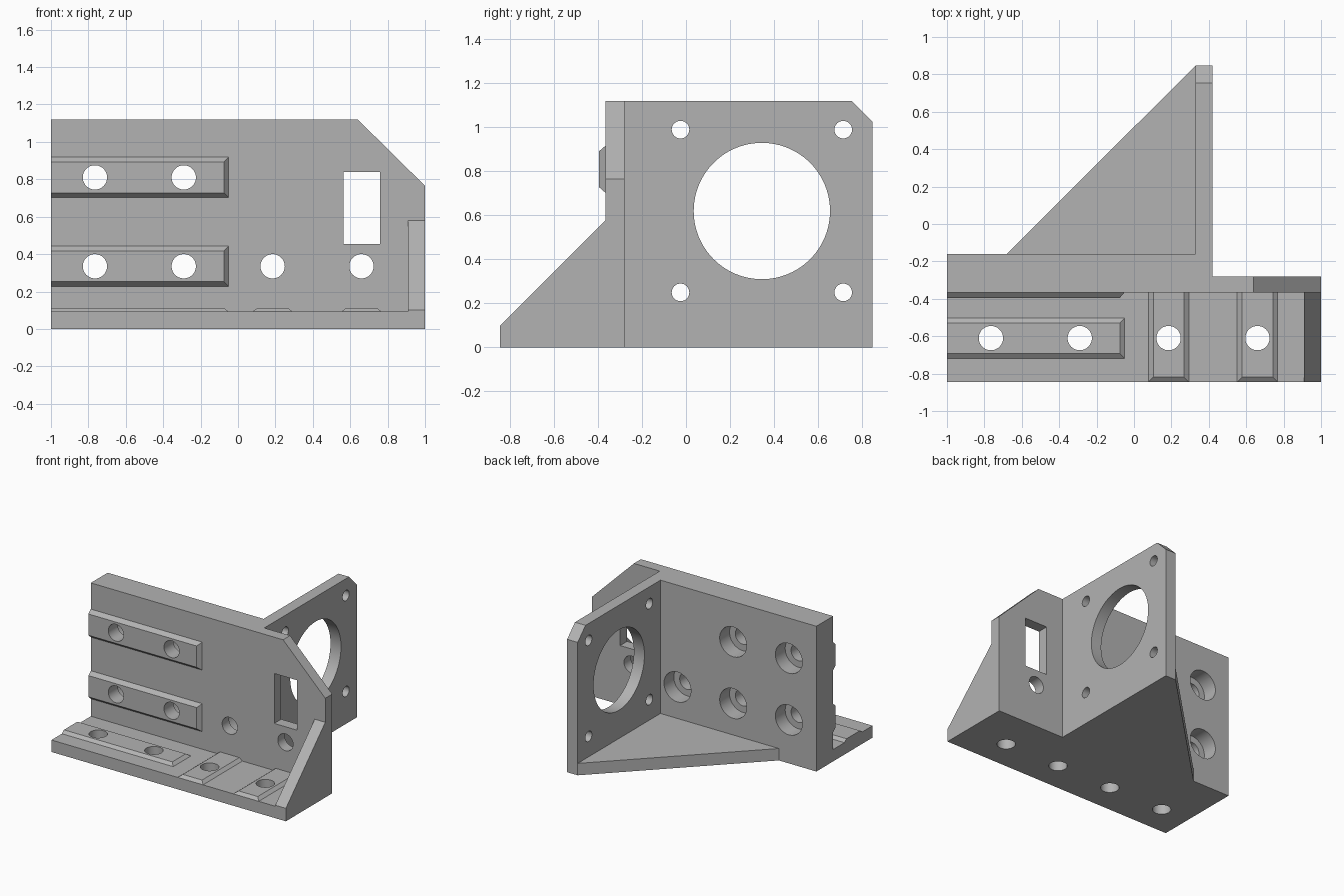
import bpy, bmesh, math
from mathutils import Vector

cube = bpy.data.objects.get("Cube")
if cube:
    bpy.data.objects.remove(cube)

grey = bpy.data.materials.new("grey_plastic")
grey.use_nodes = True
COLOUR = (0.45, 0.45, 0.45, 1)
grey.diffuse_color = COLOUR
grey.node_tree.nodes["Principled BSDF"].inputs["Base Color"].default_value = COLOUR


def place(axis, a, b, depth):
    """Map a profile point and a depth along the axis to 3D."""
    return {"X": (depth, a, b), "Y": (a, depth, b), "Z": (a, b, depth)}[axis]


def loft(name, axis, lower, upper, lo, hi):
    """Solid between two matching profiles along an axis."""
    bm = bmesh.new()
    low = [bm.verts.new(place(axis, a, b, lo)) for a, b in lower]
    high = [bm.verts.new(place(axis, a, b, hi)) for a, b in upper]
    bm.faces.new(low)
    bm.faces.new(high)
    n = len(low)
    for i in range(n):
        j = (i + 1) % n
        bm.faces.new((low[i], low[j], high[j], high[i]))
    bmesh.ops.recalc_face_normals(bm, faces=bm.faces)
    mesh = bpy.data.meshes.new(name)
    bm.to_mesh(mesh)
    bm.free()
    mesh.materials.append(grey)
    obj = bpy.data.objects.new(name, mesh)
    bpy.context.collection.objects.link(obj)
    return obj


def prism(name, axis, profile, lo, hi):
    return loft(name, axis, profile, profile, lo, hi)


def rect(a0, a1, b0, b1):
    return [(a0, b0), (a1, b0), (a1, b1), (a0, b1)]


def circle(a, b, r, sides=48):
    steps = [math.tau * i / sides for i in range(sides)]
    return [(a + r * math.cos(t), b + r * math.sin(t)) for t in steps]


def combine(target, tools, operation):
    """Apply a boolean with each tool, then discard the tools."""
    for tool in tools:
        mod = target.modifiers.new("boolean", "BOOLEAN")
        mod.operation = operation
        mod.solver = "EXACT"
        mod.object = tool
        with bpy.context.temp_override(object=target, active_object=target):
            bpy.ops.object.modifier_apply(modifier=mod.name)
        bpy.data.objects.remove(tool)


# Main plate dimensions
FRONT, FACE, THIN, THICK, BACK = -0.845, -0.365, -0.28, -0.16, 0.848
TOP, FLOOR = 1.12, 0.092
MOTOR_IN, MOTOR_OUT = 0.33, 0.42

# Bracket body: upright, base, motor plate and webs fused together
bracket = prism("bracket", "Y",
                [(-1, 0), (1, 0), (1, 0.765), (0.64, TOP), (-1, TOP)], FACE, THIN)
thick_wall = prism("thick_wall", "Y", rect(-1, MOTOR_OUT, 0, TOP), THIN, THICK)
base = prism("base", "Z", rect(-1, 1, FRONT, FACE), 0, FLOOR)
end_web = prism("end_web", "X",
                [(FRONT, 0), (FACE, 0), (FACE, 0.58), (FRONT, 0.1)], 0.91, 1)
motor_plate = prism("motor_plate", "X",
                    [(THICK, 0), (BACK, 0), (BACK, 1.025), (0.753, TOP), (THICK, TOP)],
                    MOTOR_IN, MOTOR_OUT)
floor_web = prism("floor_web", "Z",
                  [(-0.68, THICK), (MOTOR_IN, THICK), (MOTOR_IN, BACK)], 0, FLOOR)
combine(bracket, [thick_wall, base, end_web, motor_plate, floor_web], "UNION")

# Screw holes, spaced evenly along both faces
COLUMNS = [-0.765, -0.29, 0.185, 0.66]
ROWS = [0.335, 0.81]
BASE_Y = -0.61
HOLE_R = 0.065
wall_holes = [(x, ROWS[0]) for x in COLUMNS] + [(x, ROWS[1]) for x in COLUMNS[:2]]


def wall_cutter(x, z):
    return prism("wall_hole", "Y", circle(x, z, HOLE_R), -0.5, 0)


def base_cutter(x):
    return prism("base_hole", "Z", circle(x, BASE_Y, HOLE_R), -0.1, 0.2)


cutters = [wall_cutter(x, z) for x, z in wall_holes]
cutters += [base_cutter(x) for x in COLUMNS]
# Counterbores from the rear of the thick wall
cutters += [prism("counterbore", "Y", circle(x, z, 0.115), THIN, 0)
            for x, z in wall_holes if x < MOTOR_IN]
# Rectangular window
cutters.append(prism("window", "Y", rect(0.565, 0.758, 0.455, 0.84), -0.5, 0))
# Motor opening and its four screw holes
cutters.append(prism("motor_hole", "X", circle(0.345, 0.62, 0.31, 96), 0.2, 0.6))
for sy in (-1, 1):
    for sz in (-1, 1):
        spot = circle(0.345 + sy * 0.37, 0.62 + sz * 0.37, 0.04, 32)
        cutters.append(prism("motor_screw", "X", spot, 0.2, 0.6))
combine(bracket, cutters, "DIFFERENCE")

# Locating rails with bevelled sides, flush at one end
BEVEL = 0.026
HALF = 0.108
RAIL_END = -0.05
parts = [bracket]
for label, z in zip(("lower", "upper"), ROWS):
    rail = loft(label + "_wall_rail", "Y",
                rect(-1, RAIL_END, z - HALF, z + HALF),
                rect(-1, RAIL_END - BEVEL, z - HALF + BEVEL, z + HALF - BEVEL),
                FACE, FACE - 0.03)
    combine(rail, [wall_cutter(x, z) for x in COLUMNS[:2]], "DIFFERENCE")
    parts.append(rail)

RAIL_TOP = FLOOR + 0.02
rail = loft("long_base_rail", "Z",
            rect(-1, RAIL_END, BASE_Y - HALF, BASE_Y + HALF),
            rect(-1, RAIL_END - BEVEL, BASE_Y - HALF + BEVEL, BASE_Y + HALF - BEVEL),
            FLOOR, RAIL_TOP)
combine(rail, [base_cutter(x) for x in COLUMNS[:2]], "DIFFERENCE")
parts.append(rail)

for label, x in zip(("inner", "outer"), COLUMNS[2:]):
    rail = loft(label + "_cross_rail", "Z",
                rect(x - HALF, x + HALF, FRONT, FACE),
                rect(x - HALF + BEVEL, x + HALF - BEVEL, FRONT + BEVEL, FACE),
                FLOOR, RAIL_TOP)
    combine(rail, [base_cutter(x)], "DIFFERENCE")
    parts.append(rail)

# Smooth the round holes, keep every other edge sharp
for obj in bpy.context.view_layer.objects:
    obj.select_set(obj in parts)
bpy.context.view_layer.objects.active = bracket
bpy.ops.object.shade_smooth_by_angle(angle=math.radians(30))
